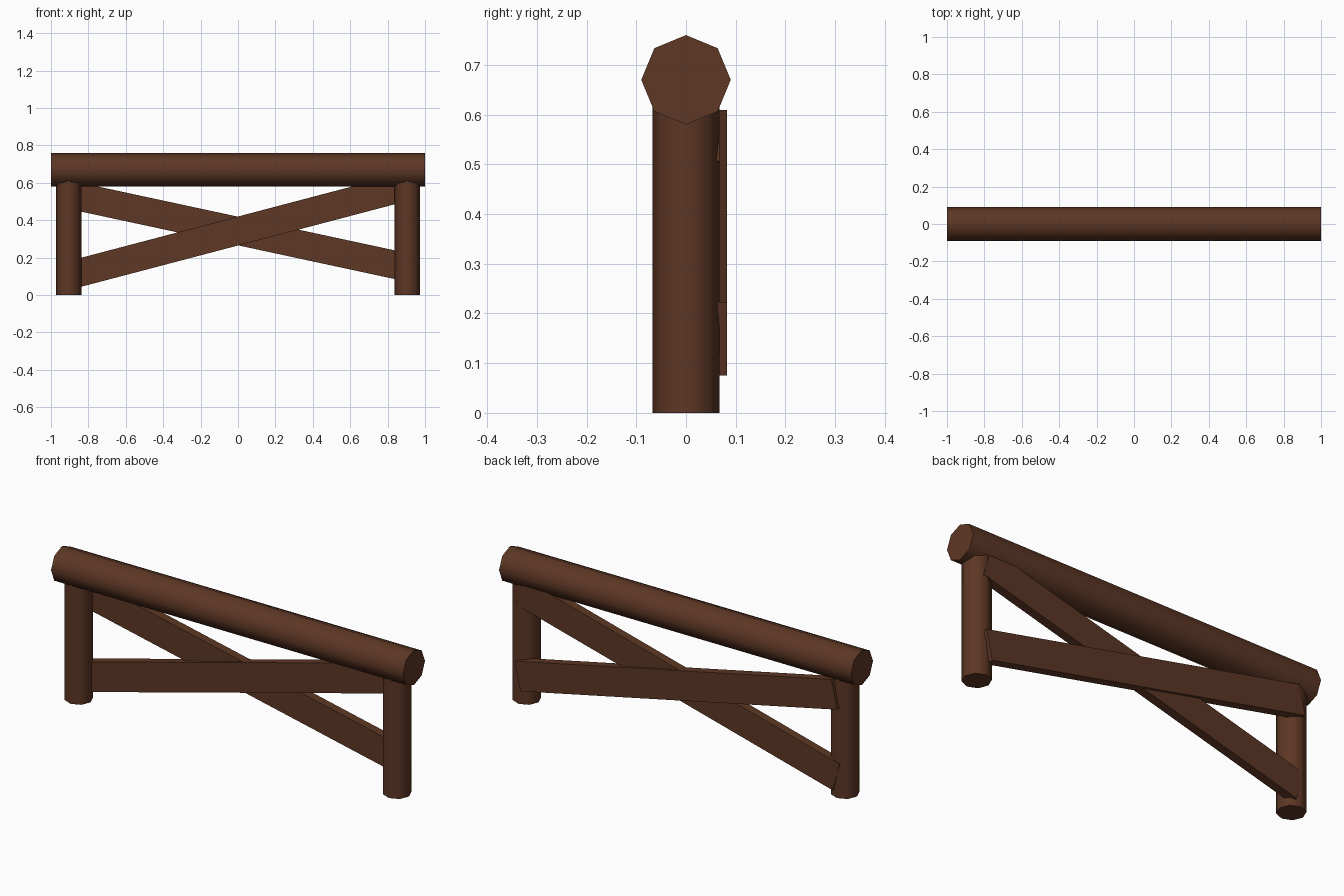
import bpy
import math

if "Cube" in bpy.data.objects:
    bpy.data.objects.remove(bpy.data.objects["Cube"])

wood = bpy.data.materials.new("dark_wood")
wood.diffuse_color = (0.11, 0.038, 0.018, 1)
wood.use_nodes = True
wood.node_tree.nodes["Principled BSDF"].inputs["Base Color"].default_value = wood.diffuse_color


def finish(name):
    ob = bpy.context.object
    ob.name = name
    ob.data.materials.append(wood)
    return ob


def log(name, radius, length, loc, rot=(0, 0, 0)):
    bpy.ops.mesh.primitive_cylinder_add(vertices=8, radius=radius, depth=length,
                                        location=loc, rotation=rot)
    finish(name)
    bpy.ops.object.shade_smooth_by_angle(angle=math.radians(50))


def brace(name, y_outer, slope, thick=0.045, half=0.9, width=0.15):
    angle = math.atan(slope)
    bpy.ops.mesh.primitive_cube_add(size=1, location=(0, y_outer - thick / 2, 0.3425),
                                    rotation=(0, -angle, 0))
    ob = finish(name)
    ob.scale = (2 * half / math.cos(angle), thick, width)


# Top rail
log("top_rail", 0.09, 2.0, (0, 0, 0.67), (0, math.pi / 2, 0))

# Posts
for side, x in (("left", -0.905), ("right", 0.905)):
    log(side + "_post", 0.067, 0.62, (x, 0, 0.31))

# Crossed braces at the back, one plank lying over the other
brace("outer_brace", 0.082, -0.215)
brace("inner_brace", 0.067, 0.263)
